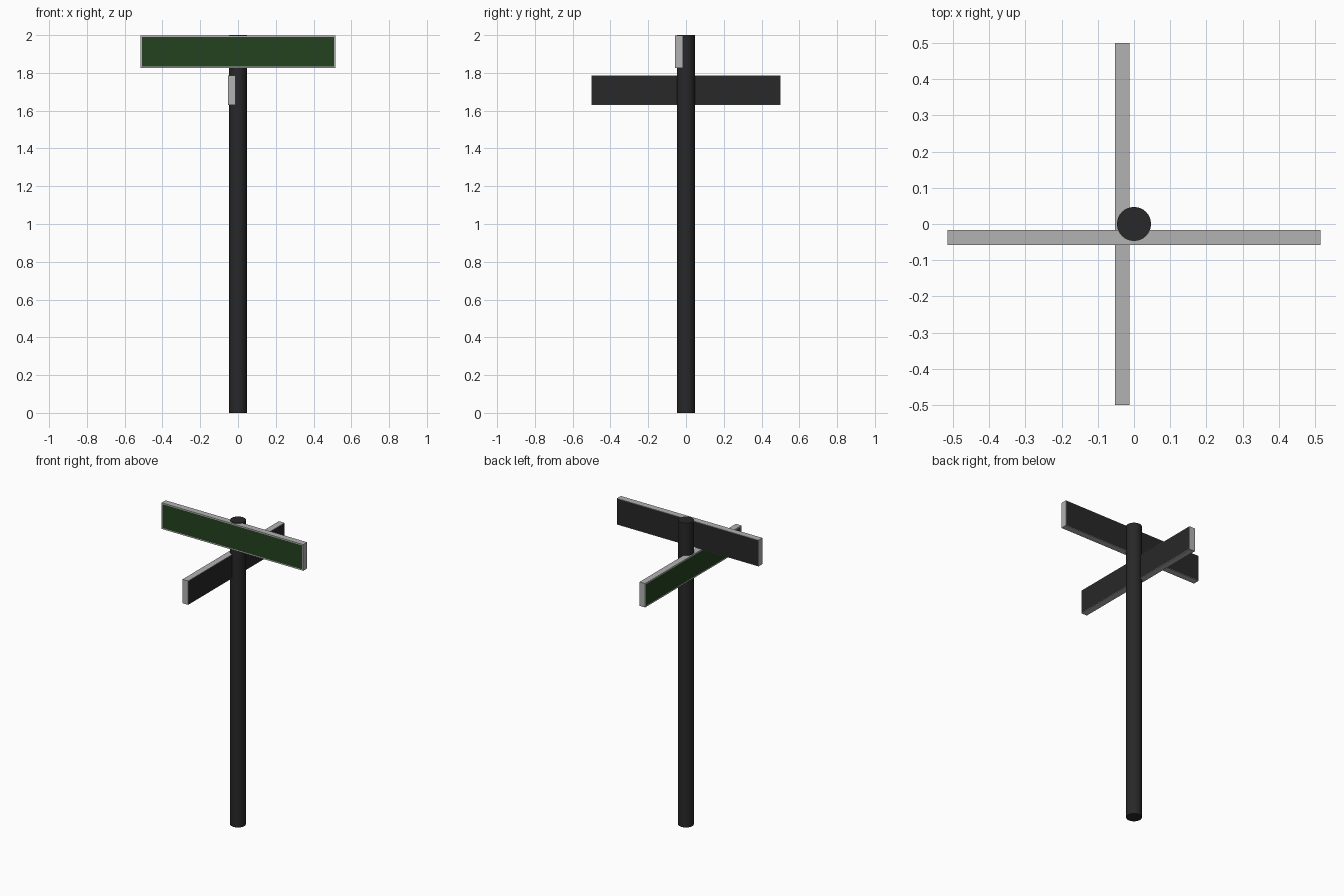
import bpy, bmesh, math
from mathutils import Matrix, Vector

if "Cube" in bpy.data.objects:
    bpy.data.objects.remove(bpy.data.objects["Cube"])


def material(name, rgb):
    m = bpy.data.materials.new(name)
    m.diffuse_color = (*rgb, 1)
    m.use_nodes = True
    m.node_tree.nodes["Principled BSDF"].inputs["Base Color"].default_value = m.diffuse_color
    return m


GREY = material("frame_grey", (0.45, 0.45, 0.45))
GREEN = material("sign_green", (0.017, 0.055, 0.014))
BLACK = material("black_paint", (0.021, 0.021, 0.021))


def sign(name, size, location, angle):
    """Framed board: green face towards local -y, black face towards +y."""
    bm = bmesh.new()
    bmesh.ops.create_cube(bm, size=1)
    bmesh.ops.scale(bm, vec=Vector(size), verts=bm.verts)
    bm.normal_update()
    for side, border, slot in ((-1, 0.008, 1), (1, 0.003, 2)):
        face = next(f for f in bm.faces if f.normal.y * side > 0.9)
        bmesh.ops.inset_region(bm, faces=[face], thickness=border, use_even_offset=True)
        face.material_index = slot
    bmesh.ops.rotate(bm, verts=bm.verts, matrix=Matrix.Rotation(angle, 3, 'Z'))
    mesh = bpy.data.meshes.new(name)
    bm.to_mesh(mesh)
    bm.free()
    for m in (GREY, GREEN, BLACK):
        mesh.materials.append(m)
    ob = bpy.data.objects.new(name, mesh)
    ob.location = location
    bpy.context.collection.objects.link(ob)


# Round post
bpy.ops.mesh.primitive_cylinder_add(vertices=32, radius=0.047, depth=2, location=(0, 0, 1))
post = bpy.context.object
post.name = "post"
post.data.materials.append(BLACK)
bpy.ops.object.shade_smooth_by_angle(angle=math.radians(30))

# Crossed street signs, the lower one facing -x
sign("upper_sign", (1.03, 0.041, 0.172), (0, -0.0375, 1.911), 0)
sign("lower_sign", (1.0, 0.041, 0.157), (-0.0325, 0, 1.7075), -math.pi / 2)
